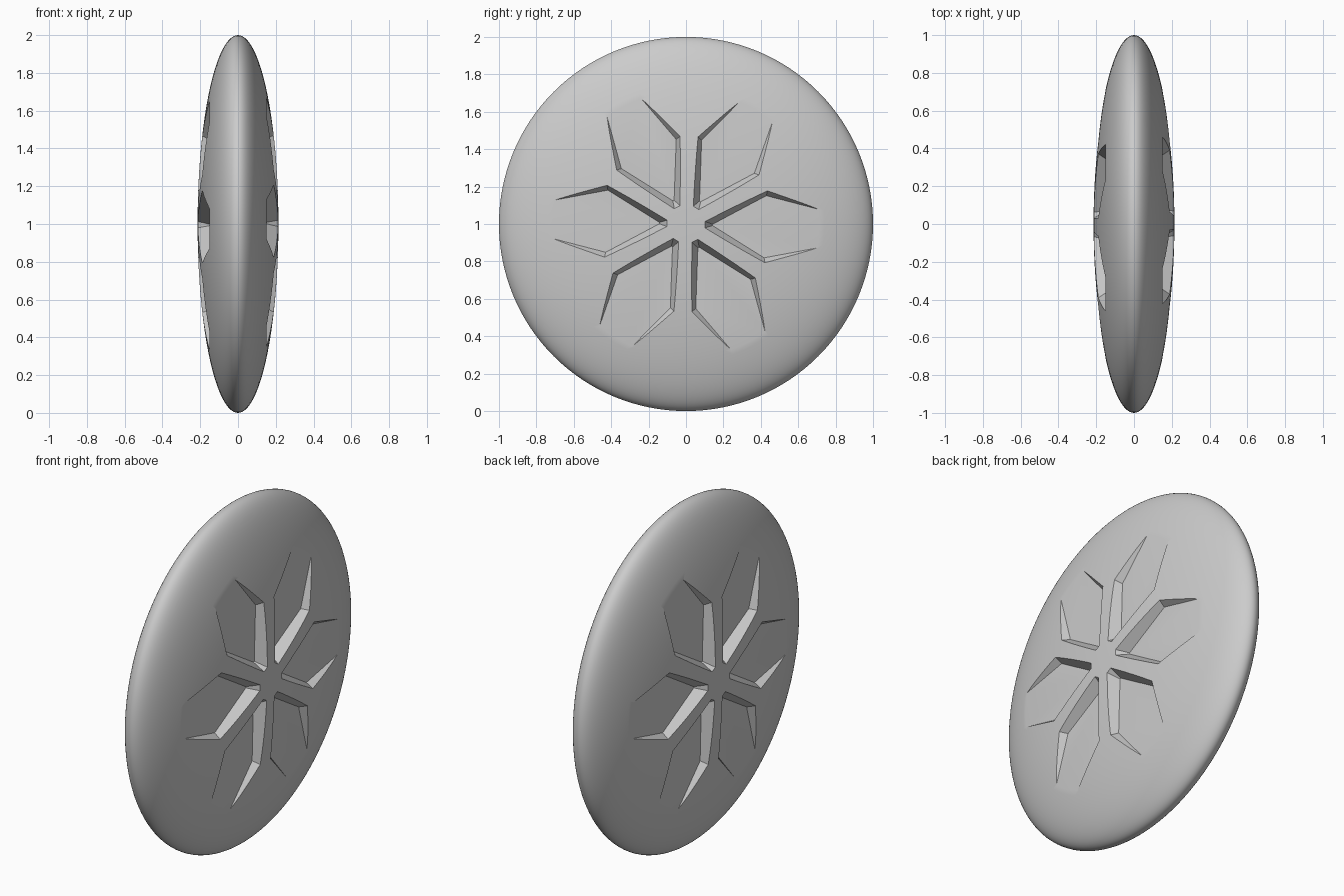
import bpy, bmesh, math
from mathutils import Matrix

if "Cube" in bpy.data.objects:
    bpy.data.objects.remove(bpy.data.objects["Cube"])

HALF_THICK = 0.214
FLOOR, TOP = 0.15, 0.26     # pocket floor and cutter top along x


def outline(start, sides):
    """Pocket outline between two spokes; sides = (along, offset) points."""
    a, b = start, start + math.radians(60)

    def place(ang, s, o):
        return (s * math.cos(ang) - o * math.sin(ang),
                s * math.sin(ang) + o * math.cos(ang))
    return ([place(a, s, o) for s, o in sides] +
            [place(b, s, -o) for s, o in reversed(sides)])


# lens-shaped disc body
bm = bmesh.new()
bmesh.ops.create_uvsphere(bm, u_segments=128, v_segments=64, radius=1)
bm.transform(Matrix.Translation((0, 0, 1)) @ Matrix.Diagonal((HALF_THICK, 1, 1, 1))
             @ Matrix.Rotation(math.pi / 2, 4, 'Y'))
mesh = bpy.data.meshes.new("disc")
bm.to_mesh(mesh)
bm.free()
disc = bpy.data.objects.new("disc", mesh)
bpy.context.collection.objects.link(disc)

# six flared, slope-sided pockets on each face, leaving raised spokes
bm = bmesh.new()
for turn in (0, math.pi):
    place = Matrix.Translation((0, 0, 1)) @ Matrix.Rotation(turn, 4, 'Z')
    for k in range(6):
        start = math.radians(28 + 60 * k)
        low = outline(start, [(0.125, 0.068), (0.45, 0.068), (0.73, 0.325)])
        high = outline(start, [(0.075, 0.012), (0.50, 0.012), (0.77, 0.265)])
        v0 = [bm.verts.new(place @ Matrix.Translation((FLOOR, y, z)).to_translation()) for y, z in low]
        v1 = [bm.verts.new(place @ Matrix.Translation((TOP, y, z)).to_translation()) for y, z in high]
        bm.faces.new(v0)
        bm.faces.new(v1)
        for i in range(6):
            j = (i + 1) % 6
            bm.faces.new((v0[i], v0[j], v1[j], v1[i]))
bmesh.ops.triangulate(bm, faces=[f for f in bm.faces if len(f.verts) == 4])
bmesh.ops.recalc_face_normals(bm, faces=bm.faces)
mesh = bpy.data.meshes.new("pocket_cutter")
bm.to_mesh(mesh)
bm.free()
cutter = bpy.data.objects.new("pocket_cutter", mesh)
bpy.context.collection.objects.link(cutter)
cutter.hide_render = True

cut = disc.modifiers.new("pockets", 'BOOLEAN')
cut.operation = 'DIFFERENCE'
cut.solver = 'EXACT'
cut.object = cutter
bpy.context.view_layer.objects.active = disc
disc.select_set(True)
bpy.ops.object.modifier_apply(modifier="pockets")
bpy.data.objects.remove(cutter)
bpy.ops.object.shade_smooth_by_angle(angle=math.radians(25))
